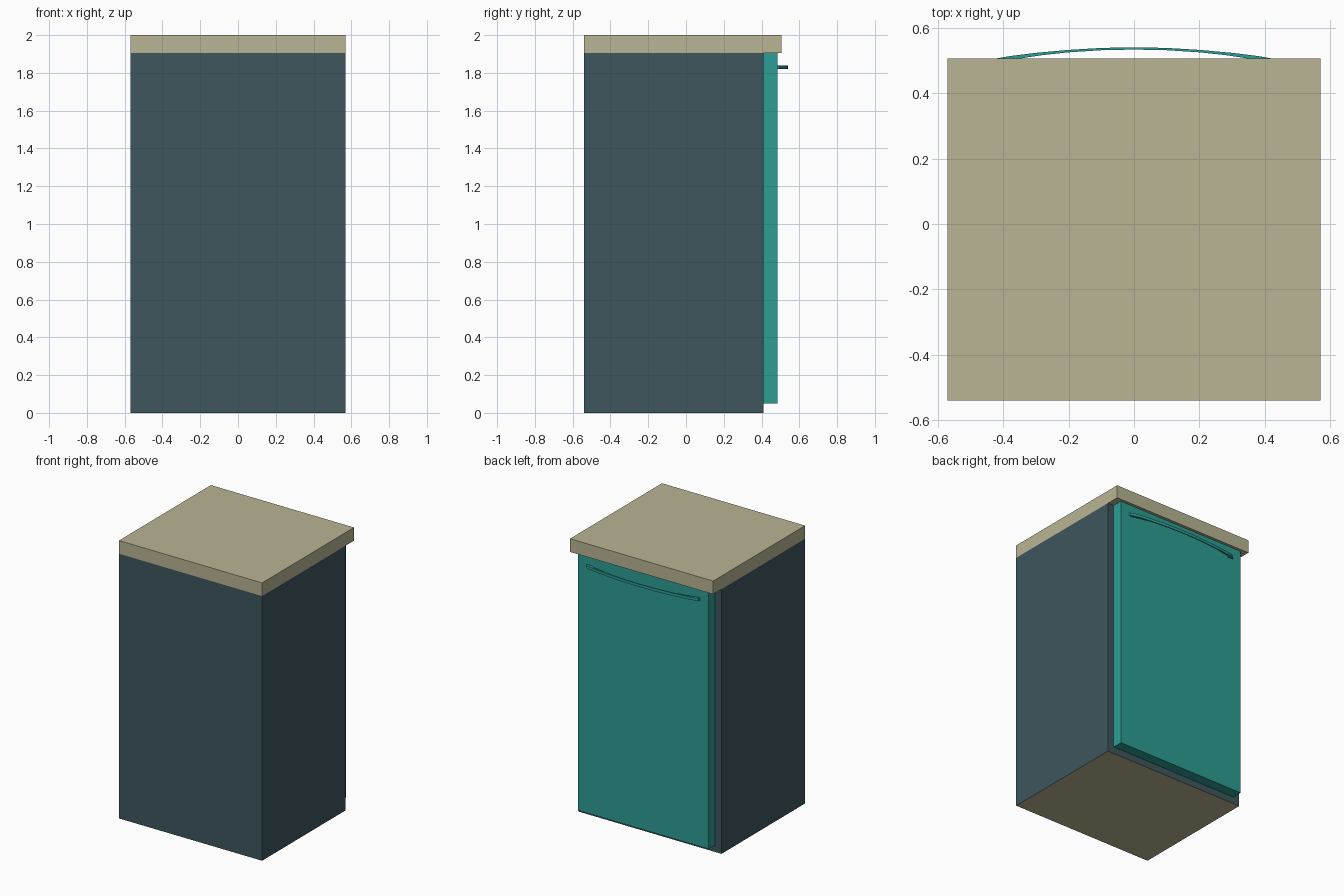
import bpy, bmesh

if "Cube" in bpy.data.objects:
    bpy.data.objects.remove(bpy.data.objects["Cube"])


def material(name, rgb):
    lin = [(c / 255 / 12.92) if c < 10.3 else ((c / 255 + 0.055) / 1.055) ** 2.4 for c in rgb]
    m = bpy.data.materials.new(name)
    m.diffuse_color = (*lin, 1)
    m.use_nodes = True
    m.node_tree.nodes["Principled BSDF"].inputs["Base Color"].default_value = m.diffuse_color
    return m


slate = material("dark slate", (61, 86, 92))
tan = material("tan", (185, 181, 148))
teal = material("teal", (44, 157, 147))


def finish(name, bm, mats):
    bmesh.ops.recalc_face_normals(bm, faces=bm.faces)
    me = bpy.data.meshes.new(name)
    bm.to_mesh(me)
    bm.free()
    for m in mats:
        me.materials.append(m)
    ob = bpy.data.objects.new(name, me)
    bpy.context.collection.objects.link(ob)
    return ob


def box(name, lo, hi, *mats):
    bm = bmesh.new()
    bmesh.ops.create_cube(bm, size=1)
    for v in bm.verts:
        v.co = [a if c < 0 else b for c, a, b in zip(v.co, lo, hi)]
    return finish(name, bm, mats)


# Cabinet body with a tan underside
body = box("cabinet_body", (-0.57, -0.54, 0), (0.57, 0.41, 1.905), slate, tan)
for f in body.data.polygons:
    if f.normal.z < -0.5:
        f.material_index = 1

# Overhanging worktop
box("worktop", (-0.57, -0.54, 1.905), (0.57, 0.505, 2.0), tan)

# Door on the back face
box("door", (-0.52, 0.41, 0.05), (0.52, 0.485, 1.905), teal)

# Bowed handle: (x, y) outer and inner outlines of one half, mirrored
outer = [(0, 0.54), (0.1, 0.538), (0.2, 0.532), (0.3, 0.523), (0.38, 0.513),
         (0.425, 0.505), (0.445, 0.495), (0.45, 0.485)]
inner = [(0, 0.533), (0.1, 0.531), (0.2, 0.5245), (0.28, 0.516), (0.34, 0.507),
         (0.38, 0.499), (0.40, 0.492), (0.41, 0.485)]


def full(half):
    return [(-x, y) for x, y in half[:0:-1]] + half


bm = bmesh.new()
rings = []
for (ox, oy), (ix, iy) in zip(full(outer), full(inner)):
    rings.append([bm.verts.new(p) for p in ((ox, oy, 1.82), (ox, oy, 1.84),
                                            (ix, iy, 1.84), (ix, iy, 1.82))])
for a, b in zip(rings, rings[1:]):
    for i in range(4):
        j = (i + 1) % 4
        bm.faces.new((a[i], a[j], b[j], b[i]))
bm.faces.new(rings[0])
bm.faces.new(rings[-1][::-1])
handle = finish("door_handle", bm, [teal])
bpy.context.view_layer.objects.active = handle
handle.select_set(True)
bpy.ops.object.shade_smooth_by_angle()
